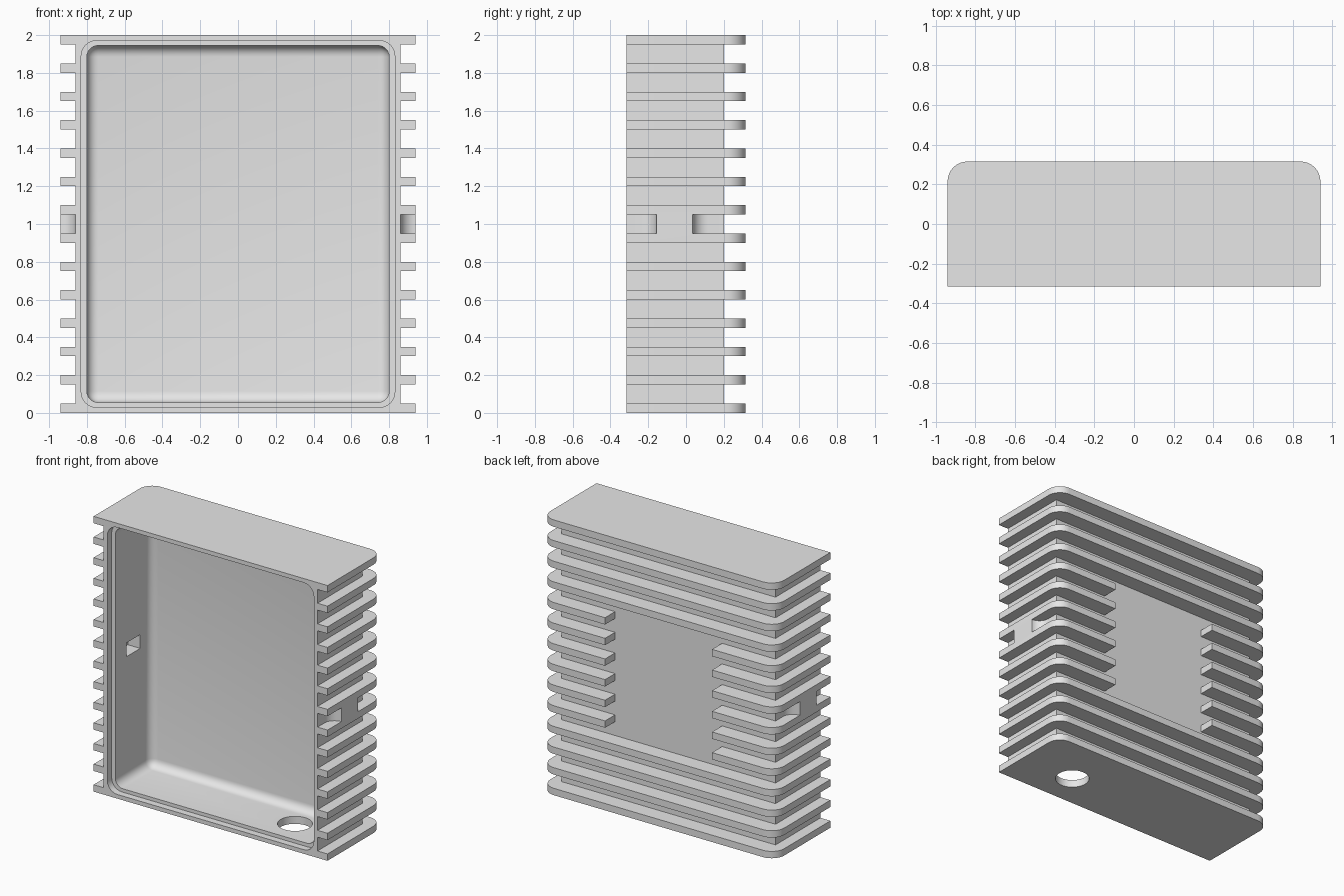
import bpy
import bmesh
from math import sin, cos, pi

if "Cube" in bpy.data.objects:
    bpy.data.objects.remove(bpy.data.objects["Cube"], do_unlink=True)

# Overall layout
HALF_W, BODY_W = 0.94, 0.86
FRONT, BACK, BODY_BACK = -0.315, 0.315, 0.2
FIN, PITCH, COUNT = 0.05, 0.15, 14
MID_Y = -0.06

metal = bpy.data.materials.new("grey metal")
metal.use_nodes = True
grey = (0.8, 0.8, 0.8, 1)
metal.diffuse_color = grey
metal.node_tree.nodes["Principled BSDF"].inputs["Base Color"].default_value = grey


def finish(bm, name):
    bmesh.ops.recalc_face_normals(bm, faces=bm.faces[:])
    mesh = bpy.data.meshes.new(name)
    bm.to_mesh(mesh)
    bm.free()
    mesh.materials.append(metal)
    obj = bpy.data.objects.new(name, mesh)
    bpy.context.collection.objects.link(obj)
    return obj


def add_prism(bm, outline, z0, z1):
    base = bm.faces.new([bm.verts.new((x, y, z0)) for x, y in outline])
    new = bmesh.ops.extrude_face_region(bm, geom=[base])["geom"]
    for v in new:
        if isinstance(v, bmesh.types.BMVert):
            v.co.z = z1


def add_box(bm, lo, hi):
    verts = bmesh.ops.create_cube(bm, size=1)["verts"]
    for v in verts:
        v.co = [a if c < 0 else b for a, b, c in zip(lo, hi, v.co)]


def arc(cx, cy, r, start, end, steps=8):
    angles = [start + (end - start) * i / steps for i in range(steps + 1)]
    return [(cx + r * cos(a), cy + r * sin(a)) for a in angles]


def rounded_box(name, lo, hi, radius, round_back):
    """Box with rounded corners along y, optionally with a rounded back rim."""
    bm = bmesh.new()
    add_box(bm, lo, hi)
    edges = [e for e in bm.edges
             if abs(e.verts[0].co.y - e.verts[1].co.y) > 0.01
             or (round_back and min(v.co.y for v in e.verts) > lo[1] + 0.01)]
    bmesh.ops.bevel(bm, geom=edges, offset=radius, segments=6, profile=0.5,
                    affect='EDGES')
    return finish(bm, name)


# Solid casing body
bm = bmesh.new()
add_box(bm, (-BODY_W, FRONT, 0), (BODY_W, BODY_BACK, 2))
casing = finish(bm, "finned_casing")

# Cooling fins, the middle six interrupted at the back
bm = bmesh.new()
R = 0.1
corner = arc(HALF_W - R, BACK - R, R, 0, pi / 2)
for i in range(COUNT):
    z = i * PITCH
    inner = 0.43 if 4 <= i <= 9 else 0
    half = [(inner, FRONT), (HALF_W, FRONT)] + corner + [(inner, BACK)]
    mirrored = [(-x, y) for x, y in reversed(half)]
    if inner:
        add_prism(bm, half, z, z + FIN)
        add_prism(bm, mirrored, z, z + FIN)
    else:
        add_prism(bm, half[1:-1] + mirrored[1:-1], z, z + FIN)
fins = finish(bm, "cooling_fins")

# Side lugs with concave flanks, filling the gap between two fins
bm = bmesh.new()
r, reach = 0.08, 0.175
flank = arc(HALF_W, MID_Y - reach, r, pi, pi / 2)
far_flank = [(x, 2 * MID_Y - y) for x, y in reversed(flank)]
lug = [(0.84, MID_Y - reach)] + flank + far_flank + [(0.84, MID_Y + reach)]
for side in (-1, 1):
    add_prism(bm, [(side * x, y) for x, y in lug], 0.95, 1.05)
lugs = finish(bm, "side_lugs")

# Cavity with filleted back and stepped rim
cavity = rounded_box("cavity_cutter", (-0.8, -0.4, 0.055),
                     (0.8, 0.14, 1.945), 0.06, True)
rim = rounded_box("rim_cutter", (-0.83, -0.4, 0.03),
                  (0.83, -0.265, 1.97), 0.08, False)

# Square pockets inside the side walls
bm = bmesh.new()
for side in (-1, 1):
    xs = sorted((side * 0.75, side * 0.9))
    add_box(bm, (xs[0], MID_Y - 0.08, 0.95), (xs[1], MID_Y + 0.08, 1.05))
pockets = finish(bm, "pocket_cutter")

# Round cable hole in the base
bm = bmesh.new()
add_prism(bm, arc(0.5, MID_Y, 0.115, 0, 2 * pi, 40)[:-1], -0.1, 0.2)
hole = finish(bm, "cable_hole_cutter")

# Combine everything into one casing
helpers = [(fins, 'UNION'), (lugs, 'UNION'), (cavity, 'DIFFERENCE'),
           (rim, 'DIFFERENCE'), (pockets, 'DIFFERENCE'), (hole, 'DIFFERENCE')]
for helper, operation in helpers:
    helper.hide_render = True
    mod = casing.modifiers.new(helper.name, 'BOOLEAN')
    mod.object = helper
    mod.operation = operation
    mod.solver = 'EXACT'
bpy.context.view_layer.update()
result = bpy.data.meshes.new_from_object(
    casing.evaluated_get(bpy.context.evaluated_depsgraph_get()))
casing.modifiers.clear()
casing.data = result
for helper, _ in helpers:
    bpy.data.objects.remove(helper, do_unlink=True)

# Smooth the curved faces, keep the edges sharp
for o in bpy.context.selected_objects:
    o.select_set(False)
casing.select_set(True)
bpy.context.view_layer.objects.active = casing
bpy.ops.object.shade_smooth_by_angle(angle=pi / 6)
